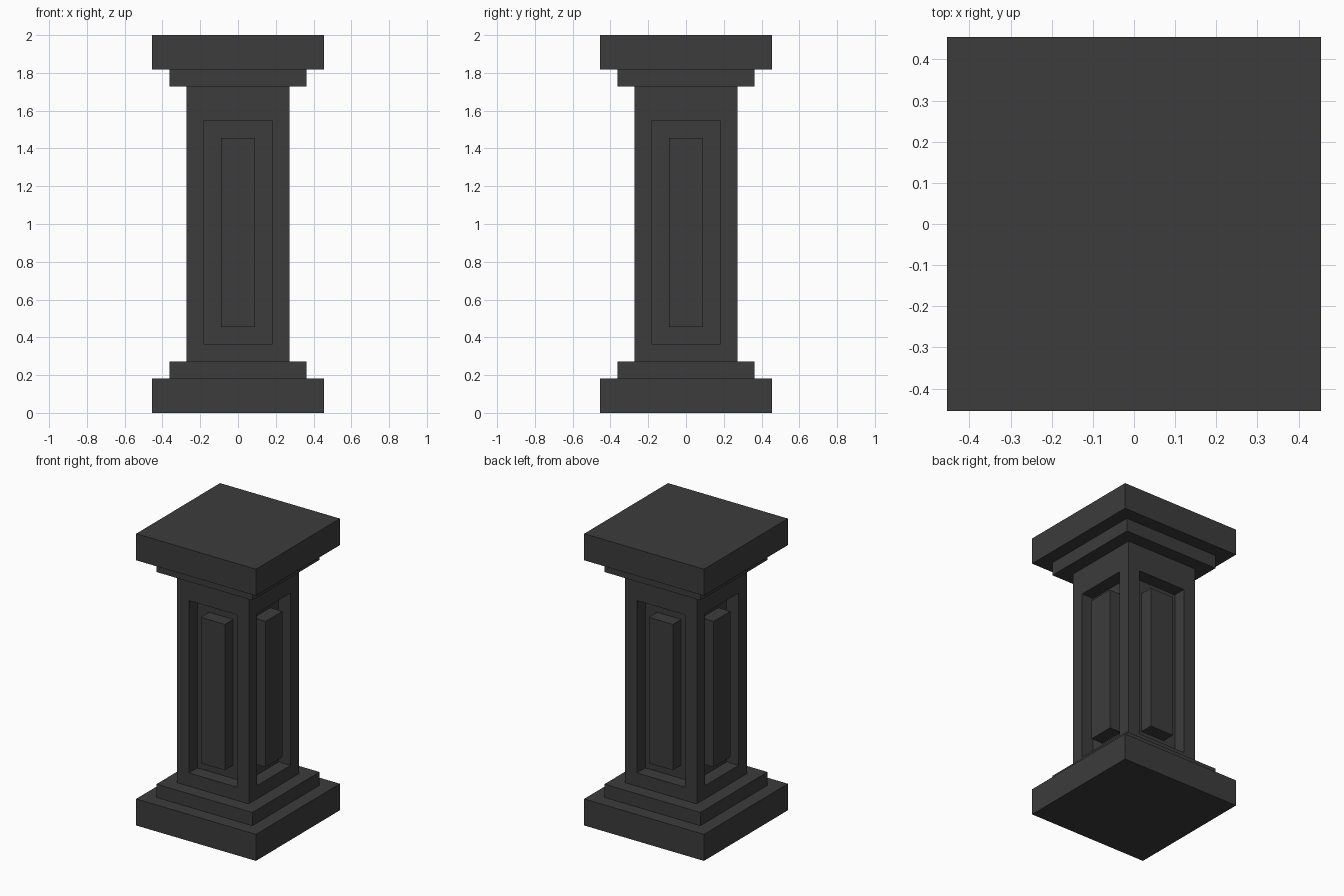
import bpy, bmesh
from mathutils import Matrix, Vector

if "Cube" in bpy.data.objects:
    bpy.data.objects.remove(bpy.data.objects["Cube"])

U = 2 / 22  # the whole pillar sits on a 1/11 unit grid

stone = bpy.data.materials.new("dark_stone")
stone.diffuse_color = (0.045, 0.045, 0.045, 1)
stone.use_nodes = True
stone.node_tree.nodes["Principled BSDF"].inputs["Base Color"].default_value = stone.diffuse_color


def make_object(name, bm):
    mesh = bpy.data.meshes.new(name)
    bm.to_mesh(mesh)
    bm.free()
    mesh.materials.append(stone)
    obj = bpy.data.objects.new(name, mesh)
    bpy.context.collection.objects.link(obj)


def block(half, z0, z1):
    """Square block, sizes in grid units."""
    bm = bmesh.new()
    size = Matrix.Diagonal((2 * half * U, 2 * half * U, (z1 - z0) * U, 1))
    place = Matrix.Translation((0, 0, (z0 + z1) / 2 * U))
    bmesh.ops.create_cube(bm, size=1, matrix=place @ size)
    return bm


# Stepped base and capital
for name, half, z0, z1 in (
    ("base_plinth", 5, 0, 2),
    ("base_step", 4, 2, 3),
    ("capital_step", 4, 19, 20),
    ("capital_slab", 5, 20, 22),
):
    make_object(name, block(half, z0, z1))

# Shaft: each side gets a sunken frame around a raised panel
shaft = block(3, 3, 19)
shaft.normal_update()
sides = [f for f in shaft.faces if abs(f.normal.z) < 0.5]


def inset(thickness, depth):
    bmesh.ops.inset_individual(shaft, faces=sides, thickness=thickness * U,
                               depth=depth * U, use_even_offset=True)
    shaft.normal_update()


inset(1, 0)
for f in sides:  # wider band above the recess
    for v in f.verts:
        if v.co.z > 1:
            v.co.z = 17 * U
inset(0, -1)
inset(1, 0)
inset(0, 1)
make_object("panelled_shaft", shaft)
